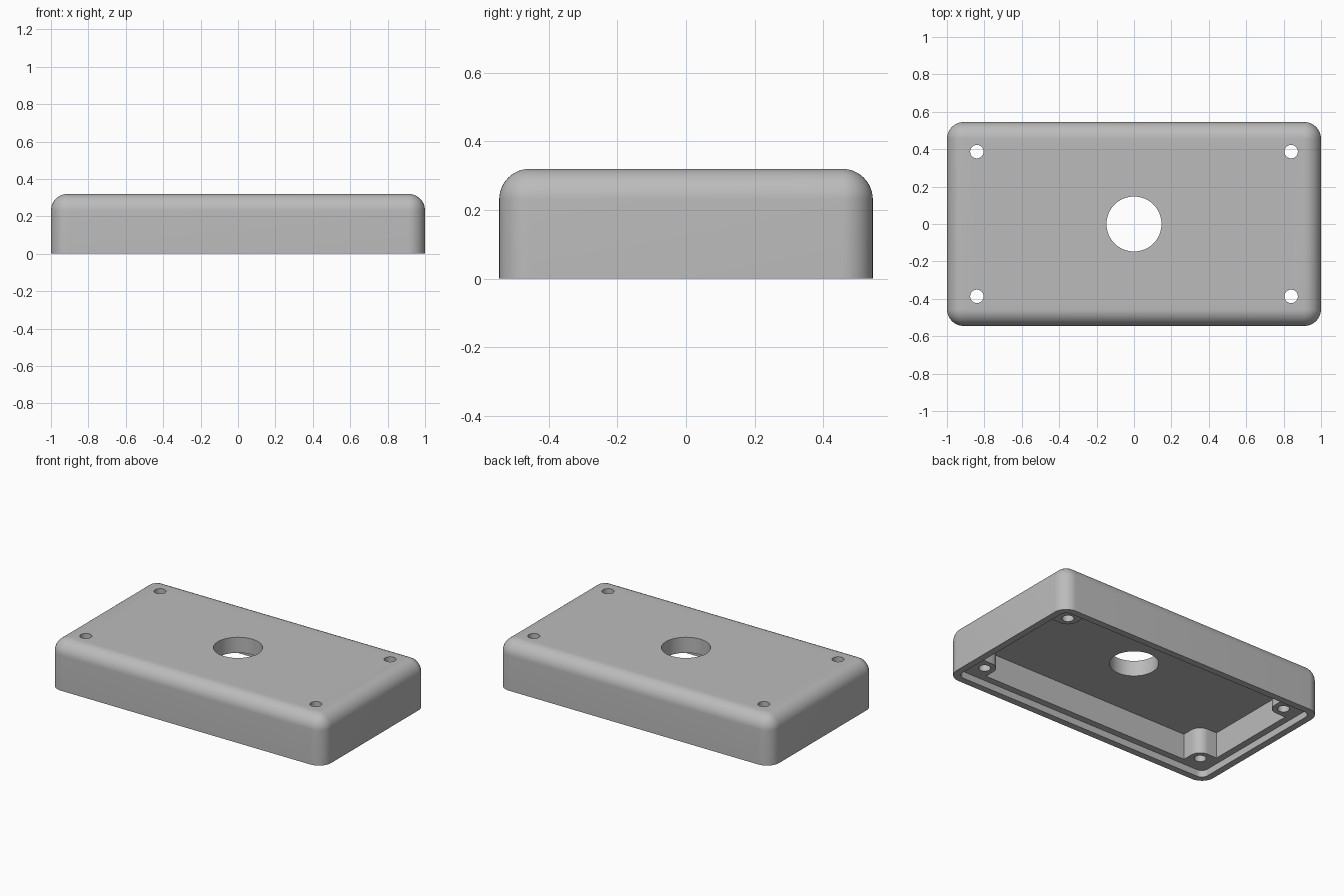
import bpy
import bmesh
from math import sin, cos, pi

cube = bpy.data.objects.get("Cube")
if cube:
    bpy.data.objects.remove(cube, do_unlink=True)

HALF_X, HALF_Y, HEIGHT, FILLET = 1.0, 0.545, 0.32, 0.09
LIP, CEILING = 0.045, 0.217
HOLE_X, HOLE_Y, BOSS = 0.84, 0.387, 0.069

grey = bpy.data.materials.new("plain grey")
grey.use_nodes = True
grey.diffuse_color = (0.5, 0.5, 0.5, 1)
grey.node_tree.nodes["Principled BSDF"].inputs["Base Color"].default_value = (0.5, 0.5, 0.5, 1)


def arc(cx, cy, r, start, end, steps=12):
    """Points along an arc, both ends included."""
    angles = [start + (end - start) * i / steps for i in range(steps + 1)]
    return [(cx + r * cos(a), cy + r * sin(a)) for a in angles]


def rounded_rect(inset):
    """Case outline moved inward, with its corner centres kept in place."""
    points = []
    for k, (sx, sy) in enumerate([(1, 1), (-1, 1), (-1, -1), (1, -1)]):
        points += arc(sx * (HALF_X - FILLET), sy * (HALF_Y - FILLET),
                      FILLET - inset, k * pi / 2, (k + 1) * pi / 2)
    return points


def loft(name, layers):
    """Closed solid through stacked outlines given as (points, z)."""
    bm = bmesh.new()
    rings = [[bm.verts.new((x, y, z)) for x, y in pts] for pts, z in layers]
    for low, high in zip(rings, rings[1:]):
        for i in range(len(low)):
            j = (i + 1) % len(low)
            bm.faces.new((low[i], low[j], high[j], high[i]))
    bm.faces.new(rings[0][::-1])
    bm.faces.new(rings[-1])
    bmesh.ops.remove_doubles(bm, verts=bm.verts[:], dist=0.0001)
    bmesh.ops.recalc_face_normals(bm, faces=bm.faces[:])
    mesh = bpy.data.meshes.new(name)
    bm.to_mesh(mesh)
    bm.free()
    mesh.materials.append(grey)
    obj = bpy.data.objects.new(name, mesh)
    bpy.context.collection.objects.link(obj)
    return obj


def prism(name, points, bottom, top):
    return loft(name, [(points, bottom), (points, top)])


# Outer shell with rounded upright corners and a rounded top edge
layers = [(rounded_rect(0), 0)]
for i in range(13):
    a = pi / 2 * i / 12
    # a hair of corner radius is kept so the top outline stays a clean loop
    layers.append((rounded_rect(FILLET * (1 - cos(a)) * 0.99), HEIGHT - FILLET * (1 - sin(a))))
case = loft("enclosure_lid", layers)

# Inner cavity outline, leaving a round-nosed screw boss in each corner
inner_x, inner_y = HALF_X - 2 * LIP, HALF_Y - 2 * LIP
quarter = [(inner_x, HOLE_Y - BOSS)]
quarter += arc(HOLE_X, HOLE_Y, BOSS, 1.5 * pi, pi)
quarter += [(HOLE_X - BOSS, inner_y)]
cavity = []
for sx, sy in [(1, 1), (-1, 1), (-1, -1), (1, -1)]:
    corner = [(sx * x, sy * y) for x, y in quarter]
    cavity += corner if sx * sy > 0 else corner[::-1]

# Cutters: rim recess, cavity, centre opening, four screw holes
cutters = [
    prism("rim_recess_cutter", rounded_rect(LIP), -0.1, LIP),
    prism("cavity_cutter", cavity, 0.02, CEILING),
    prism("centre_hole_cutter", arc(0, 0, 0.147, 0, 2 * pi, 64), -0.2, 0.5),
]
for sx in (-1, 1):
    for sy in (-1, 1):
        cutters.append(prism("screw_hole_cutter",
                             arc(sx * HOLE_X, sy * HOLE_Y, 0.036, 0, 2 * pi, 32), -0.2, 0.5))

bpy.ops.object.select_all(action='DESELECT')
bpy.context.view_layer.objects.active = case
case.select_set(True)
for cutter in cutters:
    cutter.hide_render = True
    mod = case.modifiers.new("cut", 'BOOLEAN')
    mod.operation = 'DIFFERENCE'
    mod.solver = 'EXACT'
    mod.object = cutter
    bpy.ops.object.modifier_apply(modifier=mod.name)
    bpy.data.objects.remove(cutter, do_unlink=True)

bpy.ops.object.shade_smooth_by_angle(angle=pi / 6)
